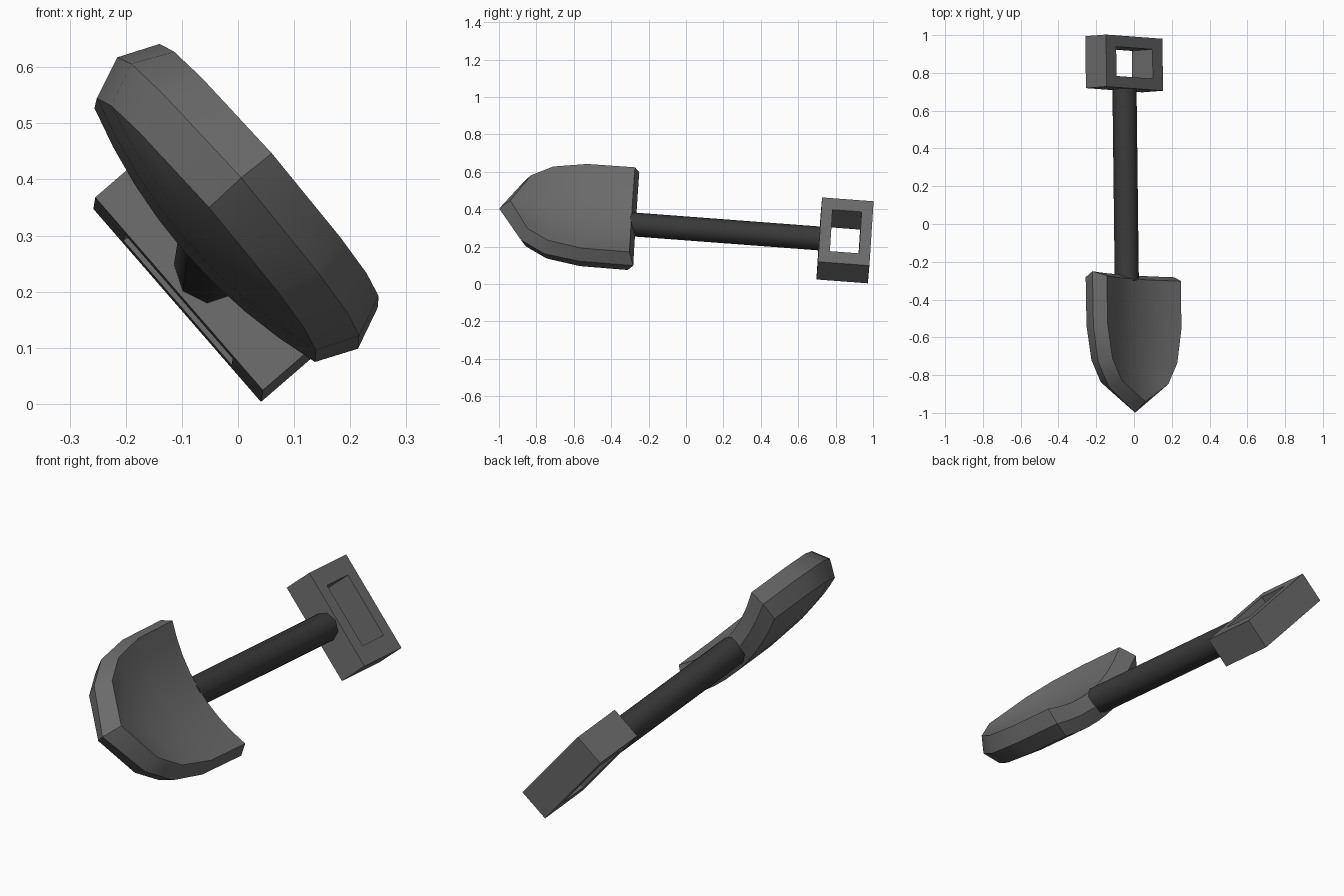
import bpy, bmesh, math
from mathutils import Matrix, Vector

if "Cube" in bpy.data.objects:
    bpy.data.objects.remove(bpy.data.objects["Cube"])

# Tilted frame: X = width, Y = along the shaft, Z = blade normal; origin at grip centre
along = Vector((-0.012, 0.997, -0.075)).normalized()
wide = Vector((0.655, -0.049, -0.754))
wide = (wide - along * wide.dot(along)).normalized()
normal = wide.cross(along)
FRAME = Matrix((wide, along, normal)).transposed().to_4x4()
FRAME.translation = Vector((-0.052, 0.85, 0.233))


def material(name, g):
    m = bpy.data.materials.new(name)
    m.diffuse_color = (g, g, g, 1)
    m.use_nodes = True
    m.node_tree.nodes["Principled BSDF"].inputs["Base Color"].default_value = m.diffuse_color
    return m


grey = material("steel_grey", 0.15)
dark = material("dark_shaft", 0.042)


def finish(name, bm, mat, smooth=None):
    bmesh.ops.remove_doubles(bm, verts=bm.verts, dist=1e-5)
    bmesh.ops.recalc_face_normals(bm, faces=bm.faces)
    bm.transform(FRAME)
    me = bpy.data.meshes.new(name)
    bm.to_mesh(me)
    bm.free()
    ob = bpy.data.objects.new(name, me)
    bpy.context.collection.objects.link(ob)
    me.materials.append(mat)
    if smooth:
        bpy.ops.object.select_all(action='DESELECT')
        ob.select_set(True)
        bpy.context.view_layer.objects.active = ob
        bpy.ops.object.shade_smooth_by_angle(angle=math.radians(smooth))
    return ob


# Grip: rectangular frame with a window through it
bm = bmesh.new()
rings = []
for hx, hy in ((0.228, 0.138), (0.147, 0.078)):
    for z in (-0.0725, 0.0725):
        rings.append([bm.verts.new((sx * hx, sy * hy, z))
                      for sx, sy in ((-1, -1), (1, -1), (1, 1), (-1, 1))])
for a, b in ((0, 1), (1, 3), (3, 2), (2, 0)):
    for k in range(4):
        n = (k + 1) % 4
        bm.faces.new((rings[a][k], rings[a][n], rings[b][n], rings[b][k]))
finish("grip", bm, grey)

# Shaft: eight-sided rod from the grip to the back of the blade
bm = bmesh.new()
y0, y1 = -1.155, -0.13
bmesh.ops.create_cone(bm, cap_ends=True, segments=8, radius1=0.064, radius2=0.064, depth=y1 - y0,
                      matrix=Matrix.Translation((0, (y0 + y1) / 2, 0)) @ Matrix.Rotation(math.pi / 2, 4, 'X'))
finish("shaft", bm, dark, 50)

# Blade: scooped top and bottom skins joined by a ridged rim
TOP = [(-1.148, 0.300), (-1.405, 0.298), (-1.585, 0.262), (-1.70, 0.188), (-1.802, 0)]
MID = [(-1.122, 0.331), (-1.41, 0.329), (-1.60, 0.295), (-1.73, 0.210), (-1.857, 0)]
COLS = 8


def layer(bm, stations, z, sag):
    grid = []
    for y, w in stations:
        row = []
        for j in range(COLS + 1):
            t = 2 * j / COLS - 1
            row.append(bm.verts.new((w * t, y, z - sag * (w / 0.3) ** 2 * (1 - t * t))))
        grid.append(row)
    return grid


def border(g):
    return g[0] + [r[-1] for r in g[1:]] + [r[0] for r in g[-2:0:-1]]


bm = bmesh.new()
top = layer(bm, TOP, 0.120, 0.065)
mid = layer(bm, MID, 0.047, 0.048)
low = layer(bm, TOP, -0.028, 0.047)
for g in (top, low):
    for r0, r1 in zip(g, g[1:]):
        for j in range(COLS):
            bm.faces.new((r0[j], r0[j + 1], r1[j + 1], r1[j]))
loops = [border(g) for g in (top, mid, low)]
for u, v in zip(loops, loops[1:]):
    for k in range(len(u)):
        n = (k + 1) % len(u)
        bm.faces.new((u[k], u[n], v[n], v[k]))
bmesh.ops.delete(bm, geom=[v for v in bm.verts if not v.link_faces], context='VERTS')
finish("blade", bm, grey, 32)
